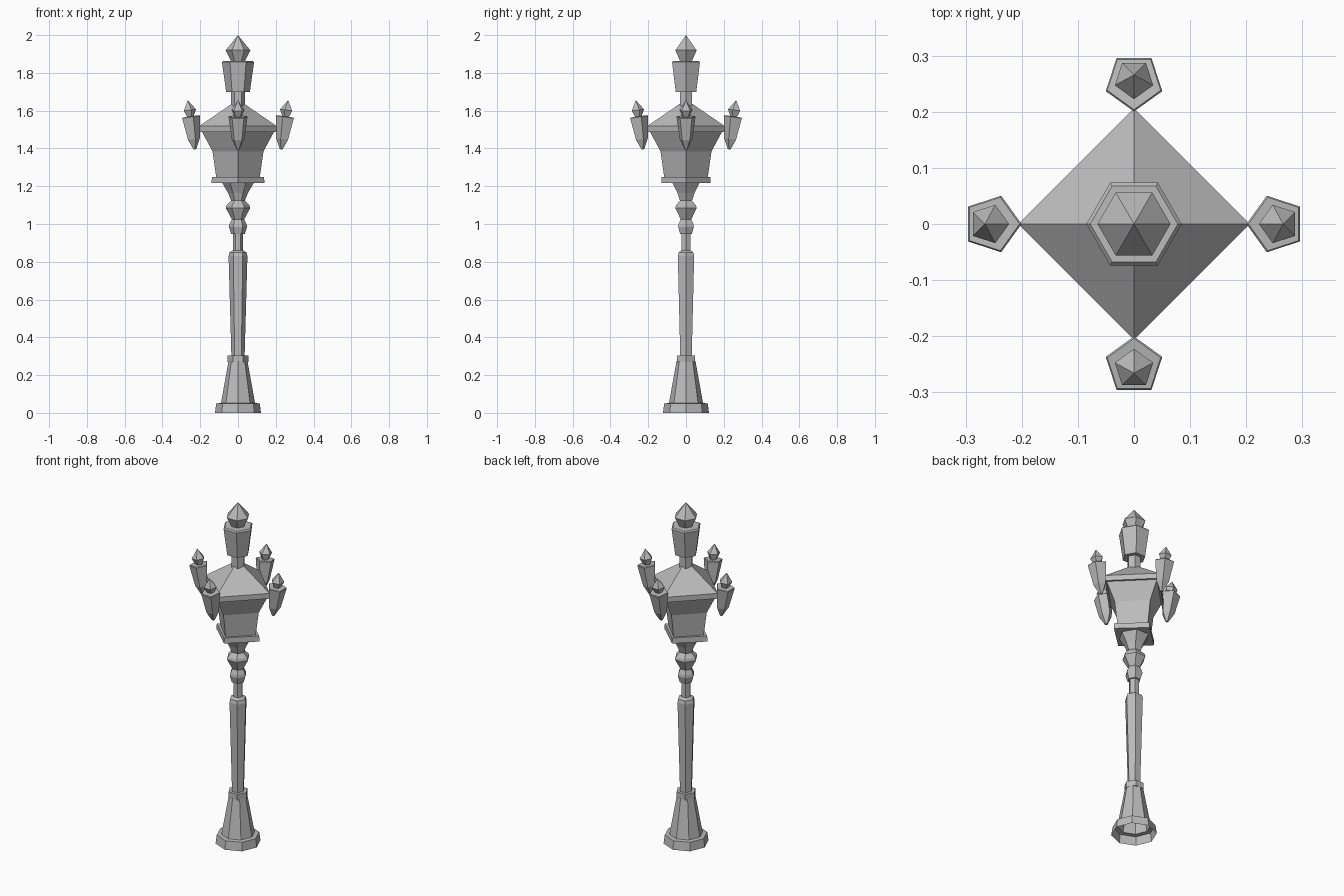
import bpy, bmesh
from math import cos, sin, pi, radians
from mathutils import Matrix, Vector

cube = bpy.data.objects.get("Cube")
if cube:
    bpy.data.objects.remove(cube)

metal = bpy.data.materials.new("grey_metal")
metal.use_nodes = True
metal.diffuse_color = (0.5, 0.5, 0.5, 1)
metal.node_tree.nodes["Principled BSDF"].inputs["Base Color"].default_value = (0.5, 0.5, 0.5, 1)


def turned(name, sides, profile, start=0.0, matrix=None, open_bottom=False, y_scale=1.0):
    """Faceted part from (radius, height) pairs, listed bottom to top."""
    bm = bmesh.new()
    rings = []
    for r, z in profile:
        if r == 0:
            rings.append([bm.verts.new((0, 0, z))])
        else:
            angles = [start + 2 * pi * i / sides for i in range(sides)]
            rings.append([bm.verts.new((r * cos(a), r * sin(a) * y_scale, z)) for a in angles])
    for low, high in zip(rings, rings[1:]):
        for i in range(sides):
            j = (i + 1) % sides
            corners = [low[i % len(low)], low[j % len(low)], high[j % len(high)], high[i % len(high)]]
            bm.faces.new(list(dict.fromkeys(corners)))
    if len(rings[0]) > 1 and not open_bottom:
        bm.faces.new(rings[0][::-1])
    if len(rings[-1]) > 1:
        bm.faces.new(rings[-1])
    bmesh.ops.recalc_face_normals(bm, faces=bm.faces)
    if matrix:
        bm.transform(matrix)
    mesh = bpy.data.meshes.new(name)
    bm.to_mesh(mesh)
    bm.free()
    mesh.materials.append(metal)
    obj = bpy.data.objects.new(name, mesh)
    bpy.context.collection.objects.link(obj)
    return obj


# Post
turned("base", 8, [(0.122, 0), (0.115, 0.05), (0.09, 0.052), (0.05, 0.275)], open_bottom=True)
turned("base_collar", 6, [(0.055, 0.27), (0.055, 0.305)])
turned("shaft", 6, [(0.035, 0.3), (0.05, 0.83), (0.045, 0.85), (0.028, 0.86)])
turned("upper_shaft", 6, [(0.027, 0.85), (0.027, 0.96)])
turned("lower_bead", 6, [(0.036, 0.947), (0.048, 0.985), (0.045, 1.0), (0.03, 1.03)])
turned("upper_bead", 6, [(0.03, 1.02), (0.065, 1.085), (0.06, 1.1), (0.035, 1.125)])
turned("flared_bracket", 6, [(0.035, 1.12), (0.053, 1.165), (0.085, 1.22)])

# Main lantern, with its corners on the axes
turned("lantern_plate", 4, [(0.14, 1.217), (0.138, 1.249)], y_scale=0.93)
turned("lantern_body", 4, [(0.115, 1.245), (0.135, 1.385), (0.19, 1.487)])
turned("lantern_rim", 4, [(0.206, 1.487), (0.206, 1.518)])
turned("lantern_roof", 4, [(0.206, 1.518), (0.035, 1.635)])

# Crown on the roof
turned("crown_neck", 6, [(0.038, 1.62), (0.038, 1.705)])
turned("crown", 6, [(0.063, 1.7), (0.085, 1.857), (0.078, 1.864)])
turned("crown_finial", 6, [(0.035, 1.86), (0.065, 1.92), (0, 2.0)])

# Four small lanterns, leaning outwards from the roof corners
for i, side in enumerate(["left", "back", "right", "front"]):
    place = (Matrix.Rotation(i * pi / 2, 4, "Z")
             @ Matrix.Translation(Vector((0.229, 0, 1.395)))
             @ Matrix.Rotation(radians(8), 4, "Y"))
    turned(side + "_small_lantern", 5,
           [(0.008, 0), (0.035, 0.055), (0.053, 0.172), (0.05, 0.176)], pi, place)
    turned(side + "_small_finial", 5, [(0.018, 0.172), (0.036, 0.21), (0, 0.263)], pi, place)
